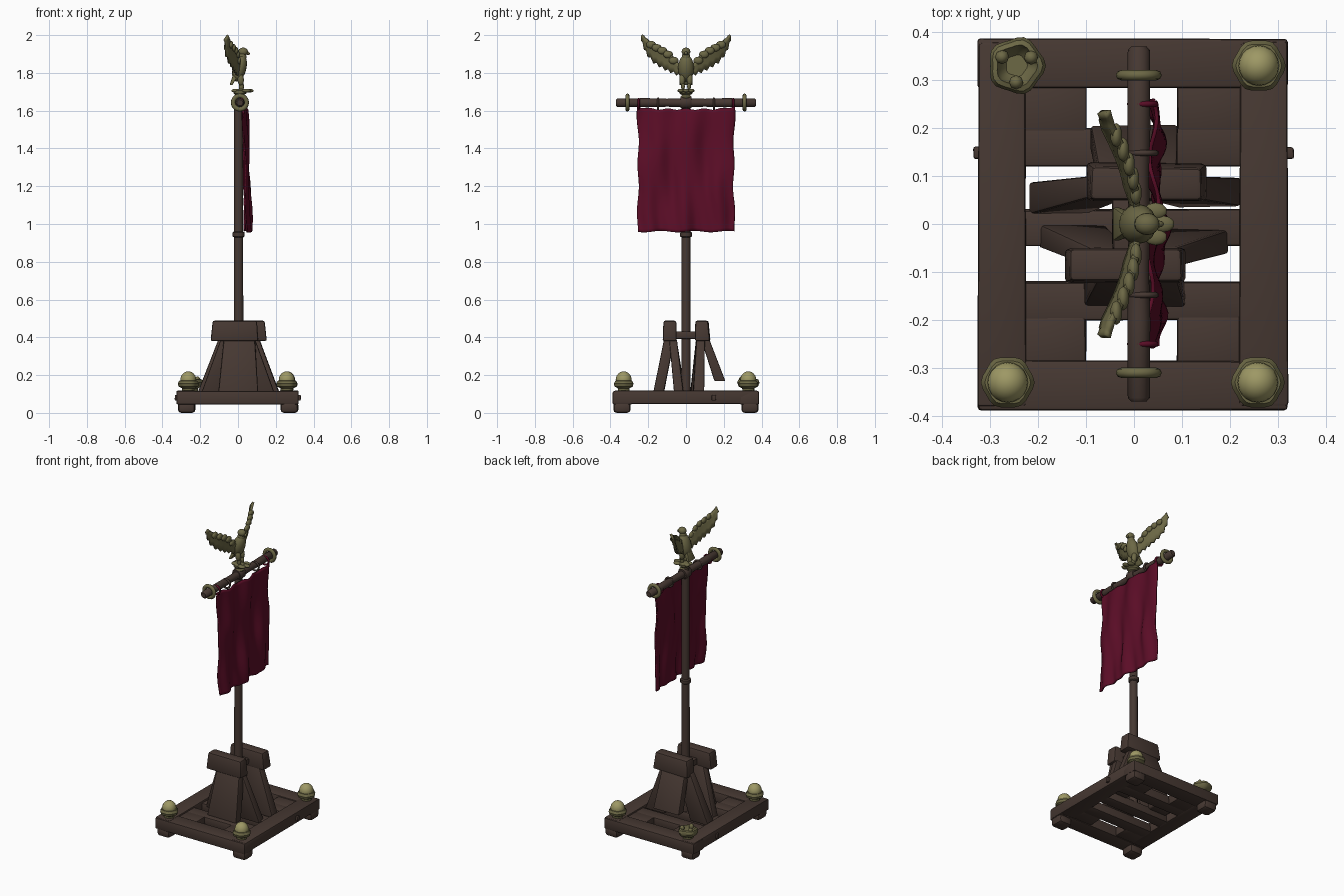
import bpy, bmesh, math, random
from mathutils import Vector, Matrix

if "Cube" in bpy.data.objects:
    bpy.data.objects.remove(bpy.data.objects["Cube"])
random.seed(4)


def mat(name, c):
    m = bpy.data.materials.new(name)
    m.diffuse_color = (*c, 1)
    m.use_nodes = True
    m.node_tree.nodes["Principled BSDF"].inputs["Base Color"].default_value = m.diffuse_color
    return m


WOOD = mat("dark wood", (0.062, 0.040, 0.032))
CLOTH = mat("crimson cloth", (0.105, 0.004, 0.020))
BRASS = mat("aged brass", (0.150, 0.138, 0.060))
GOLD = mat("pale gold", (0.340, 0.315, 0.130))


def finish(name, bm, material, angle=40):
    bmesh.ops.recalc_face_normals(bm, faces=bm.faces)
    me = bpy.data.meshes.new(name)
    bm.to_mesh(me)
    bm.free()
    me.materials.append(material)
    ob = bpy.data.objects.new(name, me)
    bpy.context.collection.objects.link(ob)
    bpy.ops.object.select_all(action='DESELECT')
    ob.select_set(True)
    bpy.context.view_layer.objects.active = ob
    bpy.ops.object.shade_smooth_by_angle(angle=math.radians(angle))
    return ob


def block(name, low, high, bevel=0.007, jit=0.002, material=WOOD):
    """Worn board lofted between two rectangles (x0, x1, y0, y1, z)."""
    bm = bmesh.new()
    rings = []
    for x0, x1, y0, y1, z in (low, high):
        rings.append([bm.verts.new((x + random.uniform(-jit, jit), y + random.uniform(-jit, jit), z))
                      for x, y in ((x0, y0), (x1, y0), (x1, y1), (x0, y1))])
    a, b = rings
    bm.faces.new(a[::-1])
    bm.faces.new(b)
    for i in range(4):
        j = (i + 1) % 4
        bm.faces.new((a[i], a[j], b[j], b[i]))
    bmesh.ops.bevel(bm, geom=bm.edges[:], offset=bevel, segments=2, profile=0.5, affect='EDGES')
    return finish(name, bm, material)


def box(name, x0, x1, y0, y1, z0, z1, **k):
    return block(name, (x0, x1, y0, y1, z0), (x0, x1, y0, y1, z1), **k)


def lathe(name, prof, loc, material, n=16, axis='Z', ripple=0.0, lobes=6):
    """Spin (radius, height) points; optional lobed outline."""
    bm = bmesh.new()
    rings = []
    for r, h in prof:
        ring = []
        for i in range(n):
            t = 2 * math.pi * i / n
            q = r * (1 + ripple * math.cos(lobes * t))
            ring.append(bm.verts.new((q * math.cos(t), q * math.sin(t), h)))
        rings.append(ring)
    for a, b in zip(rings, rings[1:]):
        for i in range(n):
            j = (i + 1) % n
            bm.faces.new((a[i], a[j], b[j], b[i]))
    bm.faces.new(rings[0][::-1])
    bm.faces.new(rings[-1])
    if axis == 'Y':
        bm.transform(Matrix.Rotation(-math.pi / 2, 4, 'X'))
    bm.transform(Matrix.Translation(loc))
    return finish(name, bm, material)


def ball(name, loc, size, material, tilt=0, n=16):
    bm = bmesh.new()
    bmesh.ops.create_uvsphere(bm, u_segments=n, v_segments=n // 2 + 2, radius=1)
    bm.transform(Matrix.Translation(loc) @ Matrix.Rotation(tilt, 4, 'Y') @ Matrix.Diagonal((*size, 1)))
    return finish(name, bm, material, 80)


def ring(name, loc, R, r, material, axis='Z', flat=1.0):
    bpy.ops.mesh.primitive_torus_add(major_radius=R, minor_radius=r, major_segments=20, minor_segments=8)
    ob = bpy.context.object
    ob.name = name
    ob.data.transform(Matrix.Diagonal((1, 1, flat, 1)))
    if axis == 'Y':
        ob.data.transform(Matrix.Rotation(math.pi / 2, 4, 'X'))
    ob.location = loc
    ob.data.materials.append(material)
    bpy.ops.object.shade_smooth_by_angle(angle=math.radians(60))
    return ob


# base frame, the same at the front and the back
for s, side in ((-1, "front"), (1, "back")):
    def yy(a, b): return sorted((s * a, s * b))
    box(side + "_outer_plank", -0.325, 0.32, *yy(0.285, 0.387), 0.045, 0.115)
    box(side + "_inner_plank", -0.24, 0.24, *yy(0.12, 0.20), 0.05, 0.108)
    box(side + "_infill_left", -0.24, -0.10, *yy(0.19, 0.295), 0.05, 0.108)
    box(side + "_infill_right", 0.09, 0.24, *yy(0.19, 0.295), 0.05, 0.108)
    for x in (-0.272, 0.272):
        box(side + "_foot", x - 0.046, x + 0.046, *yy(0.295, 0.384), 0.0, 0.06, bevel=0.018)
for x0, x1 in ((-0.325, -0.225), (0.22, 0.32)):
    box("side_rail", x0, x1, -0.38, 0.38, 0.048, 0.118)
box("centre_beam", -0.24, 0.24, -0.045, 0.03, 0.05, 0.105)
box("frame_peg", -0.334, 0.332, 0.135, 0.16, 0.065, 0.095, bevel=0.005)

# corner finials: three whole, one broken open
ball_prof = [(0.03, 0.0), (0.032, 0.02), (0.05, 0.03), (0.054, 0.045), (0.046, 0.06), (0.03, 0.062)]
for x, y in ((-0.263, -0.33), (0.258, -0.33), (0.26, 0.33)):
    lathe("finial_collar", ball_prof, (x, y, 0.11), BRASS, 24, ripple=0.04)
    ball("finial_ball", (x, y, 0.175), (0.042, 0.042, 0.045), GOLD, n=20)
lathe("broken_finial_cup", [(0.03, 0), (0.032, 0.02), (0.05, 0.03), (0.058, 0.05), (0.052, 0.066),
                            (0.042, 0.07), (0.036, 0.05), (0.022, 0.035)],
      (-0.245, 0.33, 0.11), BRASS, 24, ripple=0.06, lobes=5)
for i in range(3):
    t = 2.1 * i + 0.5
    ball("broken_finial_shard", (-0.245 + 0.035 * math.cos(t), 0.33 + 0.035 * math.sin(t), 0.175),
         (0.015, 0.015, 0.018), BRASS, n=8)

# trestle holding the pole
block("front_cap_block", (-0.145, 0.108, -0.125, -0.05, 0.38), (-0.135, 0.10, -0.118, -0.05, 0.488), bevel=0.01)
block("back_cap_block", (-0.10, 0.152, 0.048, 0.128, 0.38), (-0.09, 0.142, 0.05, 0.118, 0.488), bevel=0.01)
block("front_leaning_plank", (-0.105, 0.105, -0.172, -0.118, 0.108), (-0.075, 0.09, -0.115, -0.06, 0.40))
block("broken_leaning_plank", (-0.09, 0.09, 0.15, 0.208, 0.168), (-0.075, 0.09, 0.075, 0.12, 0.40))
block("left_brace", (-0.22, -0.09, 0.022, 0.085, 0.09), (-0.10, 0.0, 0.055, 0.10, 0.40))
block("right_brace", (0.09, 0.225, 0.035, 0.095, 0.09), (0.0, 0.11, 0.055, 0.10, 0.40))
block("front_right_brace", (0.06, 0.20, -0.06, -0.01, 0.09), (0.01, 0.09, -0.09, -0.05, 0.39)).hide_render = False
block("front_left_brace", (-0.20, -0.06, -0.05, 0.0, 0.09), (-0.09, -0.01, -0.09, -0.05, 0.39))
box("cross_tie", -0.045, 0.045, -0.06, 0.06, 0.392, 0.432)

# pole and crossbar
lathe("pole", [(0.026, 0.05), (0.025, 0.5), (0.023, 1.68)], (0.003, 0, 0), WOOD, 10)
lathe("pole_ring", [(0.024, -0.016), (0.032, -0.01), (0.032, 0.01), (0.024, 0.016)], (0.003, 0, 0.945), WOOD, 12)
lathe("crossbar", [(0.016, -0.37), (0.023, -0.362), (0.024, -0.2), (0.021, -0.1), (0.024, 0),
                   (0.021, 0.1), (0.024, 0.2), (0.023, 0.362), (0.016, 0.37)], (0.01, 0, 1.642), WOOD, 12, 'Y')
lathe("crossbar_hub", [(0.03, -0.03), (0.036, -0.02), (0.036, 0.02), (0.03, 0.03)], (0.008, 0, 1.645), WOOD, 12, 'Y')
for s in (-1, 1):
    ring("crossbar_ring", (0.01, s * 0.31, 1.643), 0.036, 0.012, BRASS, 'Y', 0.9)
    ring("banner_tie", (0.018, s * 0.148, 1.636), 0.028, 0.006, WOOD, 'Y')
    ring("banner_corner_tie", (0.018, s * 0.25, 1.634), 0.027, 0.006, CLOTH, 'Y')

# cloth banner with soft vertical folds
bm = bmesh.new()
NY, NZ = 44, 40
grid = []
for k in range(NZ + 1):
    v = k / NZ
    row = []
    for i in range(NY + 1):
        u = 2 * i / NY - 1
        y = u * (0.258 + 0.004 * math.sin(17 * v) - 0.006 * math.sin(math.pi * v))
        top = 1.608 + 0.018 * abs(u) ** 6 + 0.004 * math.cos(5.4 * math.pi * u)
        bot = 0.960 + 0.004 * math.sin(9 * u)
        z = top + (bot - top) * v
        x = 0.036 + 0.016 * v + 0.009 * math.sin(9 * u + 2.5 * v) + 0.006 * math.sin(17 * u - 5 * v) * v \
            + 0.005 * math.sin(9 * v + 3 * u) + 0.006 * math.exp(-(u / 0.25) ** 2)
        row.append(bm.verts.new((x, y, z)))
    grid.append(row)
for a, b in zip(grid, grid[1:]):
    for i in range(NY):
        bm.faces.new((a[i], a[i + 1], b[i + 1], b[i]))
cloth = finish("banner", bm, CLOTH, 60)
mod = cloth.modifiers.new("thickness", 'SOLIDIFY')
mod.thickness = 0.008
mod.offset = 0

# bird pedestal
lathe("bird_pedestal", [(0.024, 1.655), (0.03, 1.672), (0.022, 1.682), (0.034, 1.692), (0.036, 1.706),
                        (0.022, 1.716)], (0.01, 0, 0), BRASS, 16)
for x, y in ((0.06, 0), (0.045, 0.027), (0.045, -0.027), (-0.012, 0.012), (-0.012, -0.012)):
    ball("pedestal_leaf", (x, y, 1.706), (0.025, 0.018, 0.010), BRASS, n=10)

# bird body, looking towards +x
ball("bird_body", (0.008, 0, 1.825), (0.036, 0.042, 0.074), BRASS, 0.25)
ball("bird_neck", (0.022, 0, 1.882), (0.022, 0.022, 0.036), BRASS, 0.1)
ball("bird_head", (0.027, 0, 1.912), (0.026, 0.023, 0.022), BRASS)
ball("bird_beak", (0.05, 0, 1.905), (0.014, 0.008, 0.009), BRASS, 0.5, 8)
block("bird_tail", (-0.045, -0.03, -0.036, 0.036, 1.735), (-0.02, 0.015, -0.018, 0.018, 1.81),
      bevel=0.005, jit=0, material=BRASS)
for s in (-1, 1):
    ball("bird_thigh", (0.014, s * 0.02, 1.766), (0.018, 0.016, 0.034), BRASS, -0.1, 10)
    ball("bird_foot", (0.018, s * 0.016, 1.728), (0.014, 0.010, 0.024), BRASS, 0, 8)

# feathered wings: (y, top z, bottom z), alternate columns notched for feather tips
secs = [(.015, 1.84, 1.78), (.05, 1.858, 1.787), (.08, 1.897, 1.80), (.11, 1.922, 1.813), (.14, 1.938, 1.83),
        (.17, 1.952, 1.85), (.20, 1.971, 1.885), (.22, 1.986, 1.925), (.234, 2.0, 1.972)]
for s in (-1, 1):
    bm = bmesh.new()
    cols = []
    fine = []
    for a, b in zip(secs, secs[1:]):
        mid = [(p + q) / 2 for p, q in zip(a, b)]
        fine += [a, (mid[0] - 0.003, mid[1], mid[2] + 0.014)]
    fine.append(secs[-1])
    for y, zt, zb in fine:
        col = []
        for t in (0, 0.3, 0.65, 1):
            back = -0.26 * max(0, y - 0.02) + 0.016 * math.sin(min(1, y / 0.2) * math.pi)
            x = 0.002 + back - 0.018 * t * min(1, y / 0.08)
            col.append(bm.verts.new((x, s * y, zt + (zb - zt) * t)))
        cols.append(col)
    for a, b in zip(cols, cols[1:]):
        for i in range(3):
            bm.faces.new((a[i], a[i + 1], b[i + 1], b[i]))
    wing = finish("bird_wing", bm, BRASS, 50)
    mod = wing.modifiers.new("thickness", 'SOLIDIFY')
    mod.thickness = 0.014
    mod.offset = 0
    # rounded leading edge of the wing
    for (y0, z0, _), (y1, z1, _) in zip(secs[1:6], secs[2:7]):
        y, z = (y0 + y1) / 2, (z0 + z1) / 2 - 0.012
        x = 0.002 - 0.26 * (y - 0.02) + 0.016 * math.sin(min(1, y / 0.2) * math.pi)
        ball("wing_shoulder", (x, s * y, z), (0.013, 0.026, 0.02), BRASS, 0, 10)
